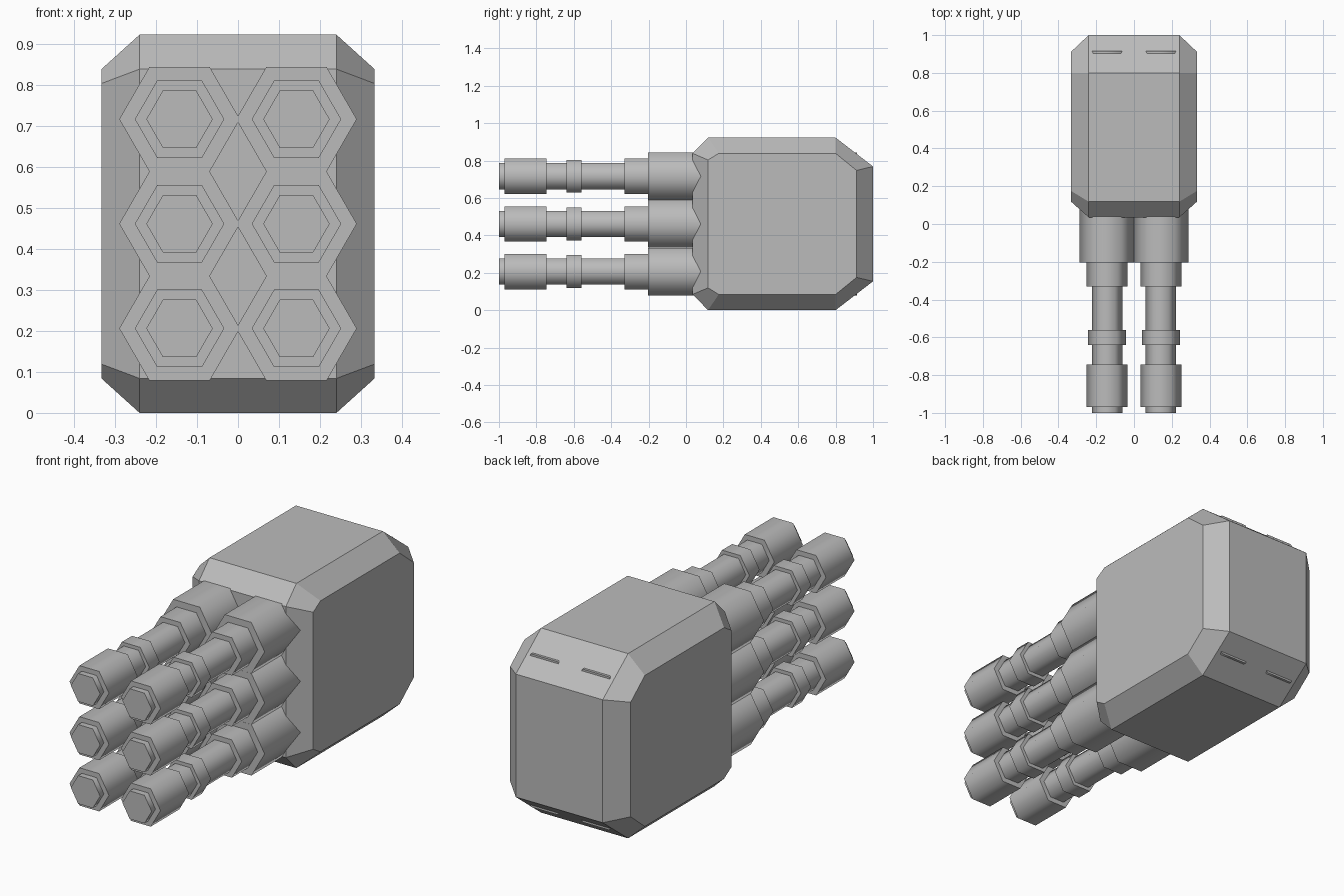
import bpy, bmesh, math

if "Cube" in bpy.data.objects:
    bpy.data.objects.remove(bpy.data.objects["Cube"])

grey = bpy.data.materials.new("metal grey")
grey.diffuse_color = (0.5, 0.5, 0.5, 1)
grey.use_nodes = True
grey.node_tree.nodes["Principled BSDF"].inputs["Base Color"].default_value = grey.diffuse_color


def make_object(name, bm):
    bmesh.ops.recalc_face_normals(bm, faces=bm.faces[:])
    mesh = bpy.data.meshes.new(name)
    bm.to_mesh(mesh)
    bm.free()
    mesh.materials.append(grey)
    obj = bpy.data.objects.new(name, mesh)
    bpy.context.collection.objects.link(obj)
    return obj


def loft(bm, rings):
    """Bridge matching vertex rings and cap both ends."""
    rings = [[bm.verts.new(p) for p in ring] for ring in rings]
    for a, b in zip(rings, rings[1:]):
        for i in range(len(a)):
            j = (i + 1) % len(a)
            bm.faces.new((a[i], a[j], b[j], b[i]))
    bm.faces.new(rings[0])
    bm.faces.new(rings[-1])


# Chamfered housing: wide octagon in the middle, smaller octagon on each side
H = 0.922
outer = [(0.035, 0.838), (0.118, H), (0.80, H), (1.0, 0.768)]
inner = [(0.118, 0.803), (0.175, 0.838), (0.80, 0.838), (0.912, 0.747)]


def octagon(x, half):
    full = half + [(y, H - z) for y, z in reversed(half)]
    return [(x, y, z) for y, z in full]


bm = bmesh.new()
loft(bm, [octagon(-0.333, inner), octagon(-0.24, outer),
          octagon(0.24, outer), octagon(0.333, inner)])
make_object("housing", bm)

# Stepped hexagonal barrels: (y, radius) profile from muzzle to rear,
# the thick base runs through the housing and just breaks the rear chamfers
profile = [(-1.0, 0.081), (-0.97, 0.081), (-0.97, 0.109), (-0.745, 0.109),
           (-0.745, 0.081), (-0.64, 0.081), (-0.64, 0.101), (-0.56, 0.101),
           (-0.56, 0.081), (-0.33, 0.081), (-0.33, 0.109), (-0.203, 0.109),
           (-0.203, 0.147), (0.915, 0.147)]


def hexagon(cx, y, cz, r):
    return [(cx + r * math.cos(k * math.pi / 3), y,
             cz + r * math.sin(k * math.pi / 3)) for k in range(6)]


for row, z in enumerate((0.206, 0.461, 0.716)):
    for side, x in (("left", -0.1425), ("right", 0.1425)):
        bm = bmesh.new()
        loft(bm, [hexagon(x, y, z, r) for y, r in profile])
        barrel = make_object(f"barrel_{side}_{row + 1}", bm)
        # Smooth around the sides, sharp at every step
        bpy.ops.object.select_all(action='DESELECT')
        barrel.select_set(True)
        bpy.context.view_layer.objects.active = barrel
        bpy.ops.object.shade_smooth_by_angle(angle=math.radians(70))
